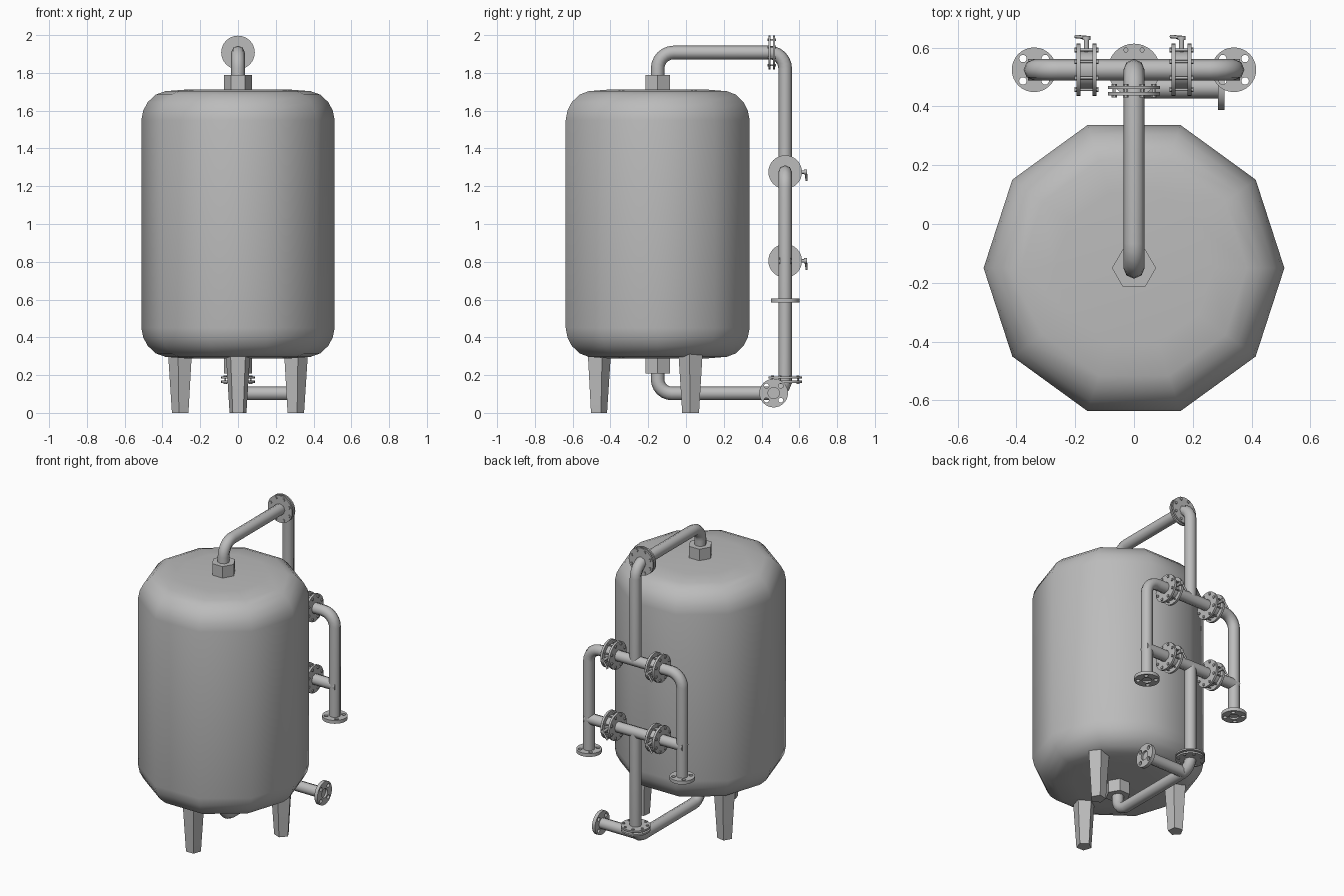
import bpy, bmesh, math
from mathutils import Vector, Matrix

cube = bpy.data.objects.get("Cube")
if cube:
    bpy.data.objects.remove(cube, do_unlink=True)

# One painted-steel colour for everything
steel = bpy.data.materials.new("grey_steel")
steel.use_nodes = True
steel.diffuse_color = (0.5, 0.5, 0.5, 1)
steel.node_tree.nodes["Principled BSDF"].inputs["Base Color"].default_value = (0.5, 0.5, 0.5, 1)

PIPE = 0.036      # pipe radius
BACK = 0.525      # y of the pipe rack
SIDE = 0.34       # x of the side drops
UPPER, LOWER = 1.275, 0.805
TANK_Y = -0.15


def finish(obj, angle=50):
    bpy.ops.object.select_all(action='DESELECT')
    obj.select_set(True)
    bpy.context.view_layer.objects.active = obj
    if obj.type == 'CURVE':
        bpy.ops.object.convert(target='MESH')
        obj = bpy.context.object
    obj.data.materials.clear()
    obj.data.materials.append(steel)
    bpy.ops.object.shade_smooth_by_angle(angle=math.radians(angle))
    return obj


def add(name, data):
    obj = bpy.data.objects.new(name, data)
    bpy.context.collection.objects.link(obj)
    return obj


def frame(center, axis):
    turn = Vector(axis).to_track_quat('Z', 'Y').to_matrix().to_4x4()
    return Matrix.Translation(center) @ turn


def lathe(name, profile, sides, matrix, turn=0.0):
    """Stack of polygon rings (radius, height), capped at both ends."""
    bm = bmesh.new()
    rings = []
    for r, z in profile:
        angles = [turn + math.tau * i / sides for i in range(sides)]
        rings.append([bm.verts.new((r * math.cos(a), r * math.sin(a), z)) for a in angles])
    for low, high in zip(rings, rings[1:]):
        for i in range(sides):
            j = (i + 1) % sides
            bm.faces.new((low[i], low[j], high[j], high[i]))
    bm.faces.new(rings[0][::-1])
    bm.faces.new(rings[-1])
    bm.transform(matrix)
    mesh = bpy.data.meshes.new(name)
    bm.to_mesh(mesh)
    bm.free()
    return finish(add(name, mesh))


def cylinder(name, radius, length, center, axis, sides=32):
    profile = [(radius, -length / 2), (radius, length / 2)]
    return lathe(name, profile, sides, frame(center, axis))


def pipe(name, points, radius=PIPE, bend=0.085):
    """Round tube along a path with filleted corners."""
    pts = [Vector(p) for p in points]
    path = [pts[0]]
    for a, b, c in zip(pts, pts[1:], pts[2:]):
        u, v = (a - b).normalized(), (c - b).normalized()
        hub = b + (u + v) * bend
        for k in range(7):
            t = k / 6 * math.pi / 2
            path.append(hub - v * bend * math.cos(t) - u * bend * math.sin(t))
    path.append(pts[-1])
    curve = bpy.data.curves.new(name, 'CURVE')
    curve.dimensions = '3D'
    curve.bevel_depth = radius
    curve.bevel_resolution = 2
    curve.use_fill_caps = True
    spline = curve.splines.new('POLY')
    spline.points.add(len(path) - 1)
    for point, co in zip(spline.points, path):
        point.co = (*co, 1)
    return finish(add(name, curve))


def end_flange(name, center, axis):
    """Flat ring with an open bore and four bolt holes."""
    curve = bpy.data.curves.new(name, 'CURVE')
    curve.dimensions = '2D'
    curve.fill_mode = 'BOTH'
    curve.extrude = 0.011
    circles = [(0, 0, 0.076, 32), (0, 0, 0.03, 16)]
    circles += [(sx * 0.038, sy * 0.038, 0.013, 10) for sx in (-1, 1) for sy in (-1, 1)]
    for x, y, r, n in circles:
        spline = curve.splines.new('POLY')
        spline.points.add(n - 1)
        spline.use_cyclic_u = True
        for i, point in enumerate(spline.points):
            a = math.tau * i / n
            point.co = (x + r * math.cos(a), y + r * math.sin(a), 0, 1)
    obj = add(name, curve)
    obj.matrix_world = frame(center, axis)
    return finish(obj)


def coupling(name, center, axis, gap, thick):
    """Two bolted plates a set distance apart."""
    center, axis = Vector(center), Vector(axis)
    for s in (-1, 1):
        cylinder(name + "_plate", 0.089, thick, center + axis * s * gap, axis)
    m = frame(center, axis)
    reach = gap + thick / 2 + 0.005
    for i in range(8):
        a = math.tau * (i + 0.5) / 8
        spot = Vector((0.073 * math.cos(a), 0.073 * math.sin(a), 0))
        cylinder(name + "_bolt", 0.005, 2 * reach, m @ spot, axis, 8)
        for s in (-1, 1):
            head = m @ (spot + Vector((0, 0, s * (reach - 0.002))))
            cylinder(name + "_bolt_head", 0.009, 0.007, head, axis, 6)


def valve(name, x, z):
    """Wafer valve between flanges, with a small lever at the back."""
    coupling(name, (x, BACK, z), (1, 0, 0), 0.027, 0.014)
    cylinder(name + "_body", 0.062, 0.05, (x, BACK, z), (1, 0, 0))
    cylinder(name + "_stem", 0.009, 0.06, (x, BACK + 0.08, z), (0, 1, 0), 8)
    cylinder(name + "_hub", 0.014, 0.014, (x, BACK + 0.108, z), (0, 1, 0), 8)
    start, tip = Vector((x, BACK + 0.11, z + 0.005)), Vector((x - 0.036, BACK + 0.113, z - 0.045))
    pipe(name + "_lever", [start, tip], 0.006)


# Tank with rounded shoulders
shoulder = [(0.512, 1.55), (0.502, 1.60), (0.478, 1.645), (0.435, 1.685), (0.385, 1.703), (0.27, 1.712)]
profile = [(r, 2.0 - z) for r, z in reversed(shoulder)] + shoulder
lathe("tank", profile, 10, Matrix.Translation((0, TANK_Y, 0)))

# Hexagonal collars above and below
for name, z in (("top_collar", 1.745), ("bottom_collar", 0.25)):
    cylinder(name, 0.075, 0.085, (0, TANK_Y, z), (0, 0, 1), 6)

# Tapered legs, flat side outward
for name, x, y in (("front_leg", 0, -0.465), ("left_leg", 0.303, 0.026), ("right_leg", -0.303, 0.026)):
    out = math.atan2(y - TANK_Y, x)
    lathe(name, [(0.047, 0), (0.066, 0.29), (0.067, 0.32)], 5,
          Matrix.Translation((x, y, 0)), out + math.pi / 5)

# Top pipe and its coupling
pipe("top_pipe", [(0, TANK_Y, 1.74), (0, TANK_Y, 1.908), (0, BACK, 1.908), (0, BACK, UPPER)])
coupling("top_coupling", (0, 0.454, 1.908), (0, 1, 0), 0.011, 0.011)

# Bottom pipe, its coupling and the drain outlet
pipe("bottom_pipe", [(0, TANK_Y, 0.25), (0, TANK_Y, 0.103), (0, BACK, 0.103), (0, BACK, LOWER)], bend=0.075)
coupling("bottom_coupling", (0, BACK, 0.176), (0, 0, 1), 0.011, 0.011)
pipe("drain_pipe", [(0, 0.464, 0.103), (0.295, 0.464, 0.103)])
end_flange("drain_flange", (0.297, 0.464, 0.105), (1, 0, 0))

# Upper loop with two drops, and the lower cross pipe
pipe("upper_loop", [(-SIDE, BACK, 0.595), (-SIDE, BACK, UPPER), (SIDE, BACK, UPPER), (SIDE, BACK, 0.595)])
pipe("lower_cross_pipe", [(-SIDE - 0.02, BACK, LOWER), (SIDE + 0.02, BACK, LOWER)])
for side, s in (("left", 1), ("right", -1)):
    end_flange(side + "_drop_flange", (s * SIDE, BACK, 0.595), (0, 0, 1))
    for level, z in (("upper", UPPER), ("lower", LOWER)):
        valve(f"{side}_{level}_valve", s * 0.162, z)
